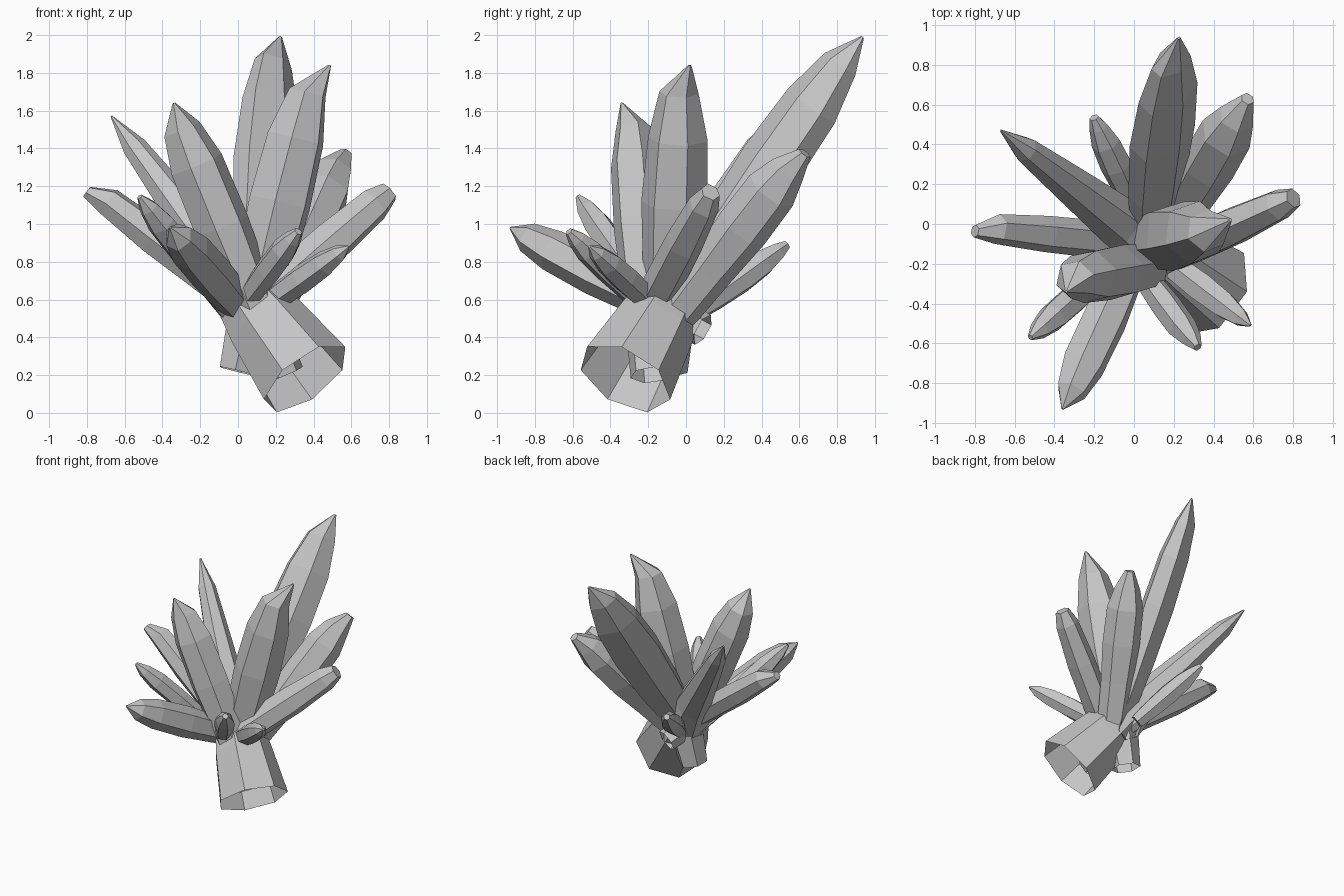
import bpy
import bmesh
import math
import random
from mathutils import Vector

random.seed(4)
if "Cube" in bpy.data.objects:
    bpy.data.objects.remove(bpy.data.objects["Cube"])

# One grey mineral colour
GREY = (0.56, 0.56, 0.56, 1.0)
mineral = bpy.data.materials.new("grey_mineral")
mineral.use_nodes = True
mineral.diffuse_color = GREY
mineral.node_tree.nodes["Principled BSDF"].inputs["Base Color"].default_value = GREY

# Profiles: (fraction of length, fraction of radius)
SPINDLE = [(0, .6), (.3, .88), (.55, 1), (.76, .9), (.91, .6)]
TAPER = [(0, 1), (.2, .82), (.42, .5), (.65, .38), (.88, .25)]
COLUMN = [(0, .75), (.3, .85), (.55, 1), (.78, .97), (.91, .68)]
PRISM = [(0, .95), (.3, 1), (.6, 1), (.9, .82)]


def crystal(name, base, tip, radius, profile=SPINDLE, sides=6, blunt=0.05,
            lean=(0, 0, 0), turn=0.0, wobble=0.05, flatten=1.0, flat_angle=0.0):
    """Faceted shard, open at its base, ending in a point or small blunt cap."""
    base, tip = Vector(base), Vector(tip)
    axis = tip - Vector(lean) - base
    frame = axis.to_track_quat('Z', 'Y')
    narrow = Vector((math.cos(flat_angle), math.sin(flat_angle), 0))
    bm = bmesh.new()
    rings = []
    stretch = [1 + random.uniform(-wobble, wobble) for _ in range(sides)]
    for t, r in profile + [(1, blunt)]:
        centre = tip if t == 1 else base + axis * t
        ring = []
        for i in range(sides):
            a = turn - math.pi / 2 + math.tau * i / sides
            d = radius * r * stretch[i] * (1 + random.uniform(-wobble, wobble) / 2)
            p = Vector((math.cos(a) * d, math.sin(a) * d, 0))
            p -= narrow * p.dot(narrow) * (1 - flatten)
            ring.append(bm.verts.new(centre + frame @ p))
        rings.append(ring)
    for low, high in zip(rings, rings[1:]):
        for i in range(sides):
            j = (i + 1) % sides
            bm.faces.new((low[i], low[j], high[j], high[i]))
    bm.faces.new(rings[-1])
    mesh = bpy.data.meshes.new(name)
    bm.to_mesh(mesh)
    bm.free()
    mesh.materials.append(mineral)
    obj = bpy.data.objects.new(name, mesh)
    bpy.context.collection.objects.link(obj)


# Broad rooted crystal that carries the cluster
crystal("root_crystal", (.36, -.325, .186), (-.67, .47, 1.57), .268,
        TAPER, sides=7, blunt=.02, wobble=.01)

# Tall central crystals
crystal("tall_back_crystal", (.08, -.12, .5), (.225, .935, 1.99), .2,
        lean=(.03, .03, .01), turn=.86, flatten=.62, flat_angle=-.71)
crystal("tall_left_crystal", (0, -.1, .22), (.485, .02, 1.84), .182,
        lean=(.08, .05, 0), turn=.2)
crystal("tall_right_crystal", (.24, -.19, .2), (-.34, -.34, 1.64), .145,
        COLUMN, lean=(.01, -.05, .01), turn=.1)

# Side crystals
crystal("left_crystal", (.03, -.22, .5), (.8, .13, 1.17), .107, PRISM, blunt=.5)
crystal("right_crystal", (.05, -.1, .55), (-.8, -.035, 1.17), .097,
        PRISM, blunt=.35, lean=(-.03, -.02, -.01), turn=.4)

# Back crystals
crystal("back_left_crystal", (.16, -.07, .5), (.57, .63, 1.375), .14,
        COLUMN, blunt=.25, lean=(.02, .03, .01), turn=.5)
crystal("back_right_crystal", (.05, 0, .5), (-.2, .535, .89), .08,
        blunt=.3, turn=.2)

# Low front crystals
crystal("front_long_crystal", (.11, .09, .44), (-.36, -.93, .98), .115,
        COLUMN, turn=.2)
crystal("front_right_crystal", (0, -.1, .48), (-.52, -.57, 1.145), .077,
        COLUMN, blunt=.2)
crystal("front_short_crystal", (-.03, -.15, .5), (.32, -.62, .96), .075,
        COLUMN, blunt=.3, turn=.3)
crystal("front_left_crystal", (.05, -.1, .5), (.585, -.51, .88), .078, blunt=.1)
